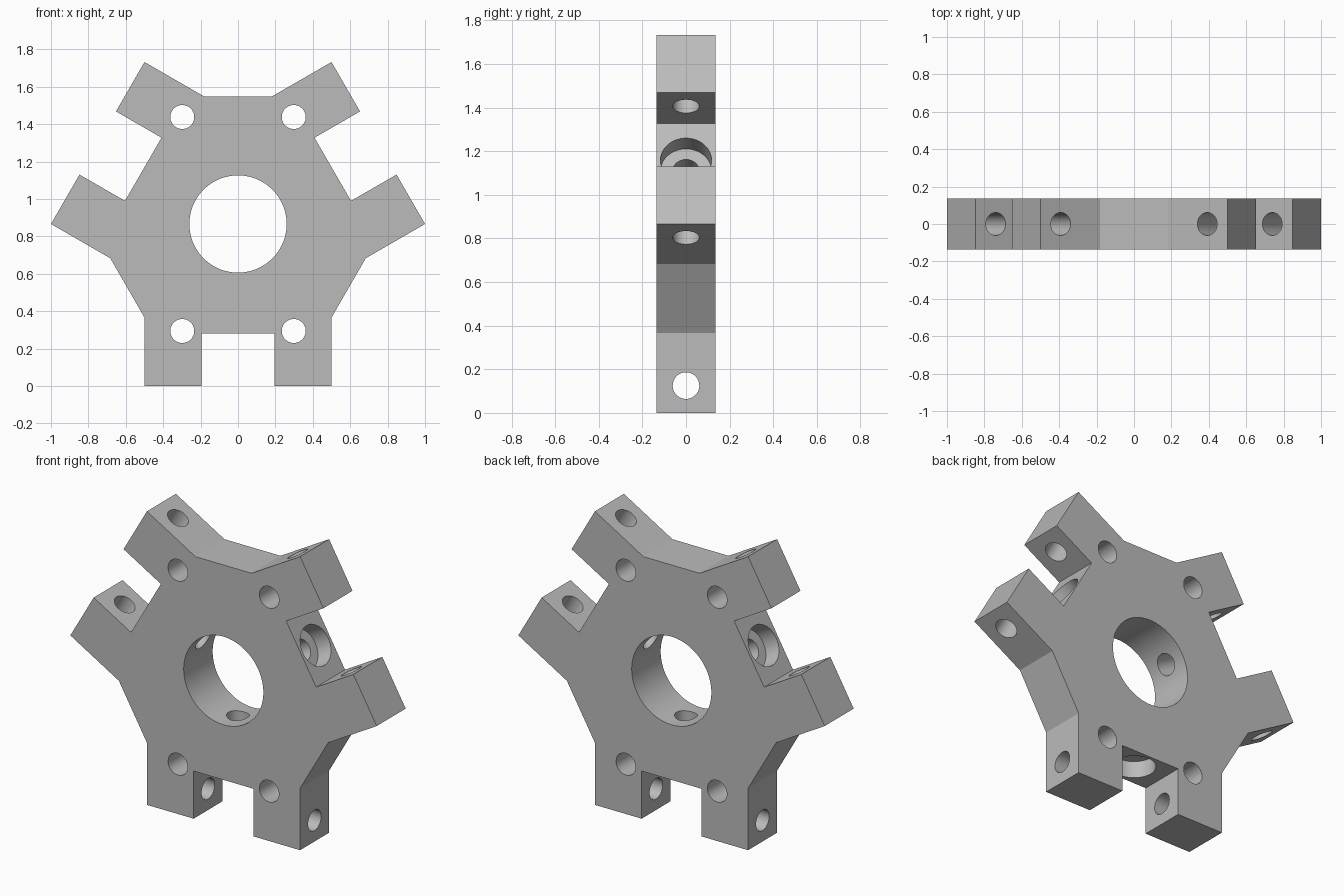
import bpy
import bmesh
from math import radians
from mathutils import Matrix, Vector

cube = bpy.data.objects.get("Cube")
if cube:
    bpy.data.objects.remove(cube, do_unlink=True)

CENTRE = Vector((0, 0, 0.866))
DEPTH = 0.27
TURNS = [Matrix.Rotation(radians(120 * k), 4, "Y") for k in range(3)]

grey = bpy.data.materials.new("plain grey")
grey.use_nodes = True
grey.diffuse_color = (0.5, 0.5, 0.5, 1)
grey.node_tree.nodes["Principled BSDF"].inputs["Base Color"].default_value = (0.5, 0.5, 0.5, 1)


def add_object(name, bm):
    bmesh.ops.recalc_face_normals(bm, faces=bm.faces)
    mesh = bpy.data.meshes.new(name)
    bm.to_mesh(mesh)
    bm.free()
    mesh.materials.append(grey)
    obj = bpy.data.objects.new(name, mesh)
    bpy.context.collection.objects.link(obj)
    return obj


# Hub plate: one forked arm outline repeated three times around the centre
half_arm = [(0.5, -0.5), (0.5, -0.866), (0.195, -0.866), (0.195, -0.585)]
arm = half_arm + [(-x, z) for x, z in reversed(half_arm)]
bm = bmesh.new()
outline = [bm.verts.new(CENTRE + turn @ Vector((x, -DEPTH / 2, z)))
           for turn in TURNS for x, z in arm]
face = bm.faces.new(outline)
sides = bmesh.ops.extrude_face_region(bm, geom=[face])
bmesh.ops.translate(bm, vec=(0, DEPTH, 0),
                    verts=[g for g in sides["geom"] if isinstance(g, bmesh.types.BMVert)])
hub = add_object("hub_plate", bm)


def drill(name, radius, start, end, turn=Matrix(), segments=48):
    """Cut a round hole between two points given relative to the hub centre."""
    a, b = turn @ Vector(start), turn @ Vector(end)
    spin = (b - a).to_track_quat("Z", "Y").to_matrix().to_4x4()
    bm = bmesh.new()
    bmesh.ops.create_cone(bm, cap_ends=True, segments=segments, radius1=radius,
                          radius2=radius, depth=(b - a).length,
                          matrix=Matrix.Translation(CENTRE + (a + b) / 2) @ spin)
    cutter = add_object(name, bm)
    cutter.hide_render = True
    mod = hub.modifiers.new(name, "BOOLEAN")
    mod.operation = "DIFFERENCE"
    mod.solver = "EXACT"
    mod.object = cutter
    bpy.context.view_layer.objects.active = hub
    bpy.ops.object.modifier_apply(modifier=mod.name)
    bpy.data.objects.remove(cutter, do_unlink=True)


# Central bore
drill("bore_cutter", 0.26, (0, -0.3, 0), (0, 0.3, 0), segments=96)

# Four mounting holes through the face
for x in (-0.298, 0.298):
    for z in (-0.572, 0.572):
        drill("mount_cutter", 0.064, (x, -0.3, z), (x, 0.3, z))

# Pin holes across each fork, and counterbored radial holes into the bore
for turn in TURNS:
    drill("pin_cutter", 0.061, (-0.6, 0, -0.741), (0.6, 0, -0.741), turn)
    drill("radial_cutter", 0.061, (0, 0, -0.1), (0, 0, -0.7), turn)
    drill("counterbore_cutter", 0.117, (0, 0, -0.486), (0, 0, -0.7), turn)

# Smooth hole walls, crisp edges
for obj in bpy.context.selected_objects:
    obj.select_set(False)
hub.select_set(True)
bpy.context.view_layer.objects.active = hub
bpy.ops.object.shade_smooth_by_angle(angle=radians(25))
